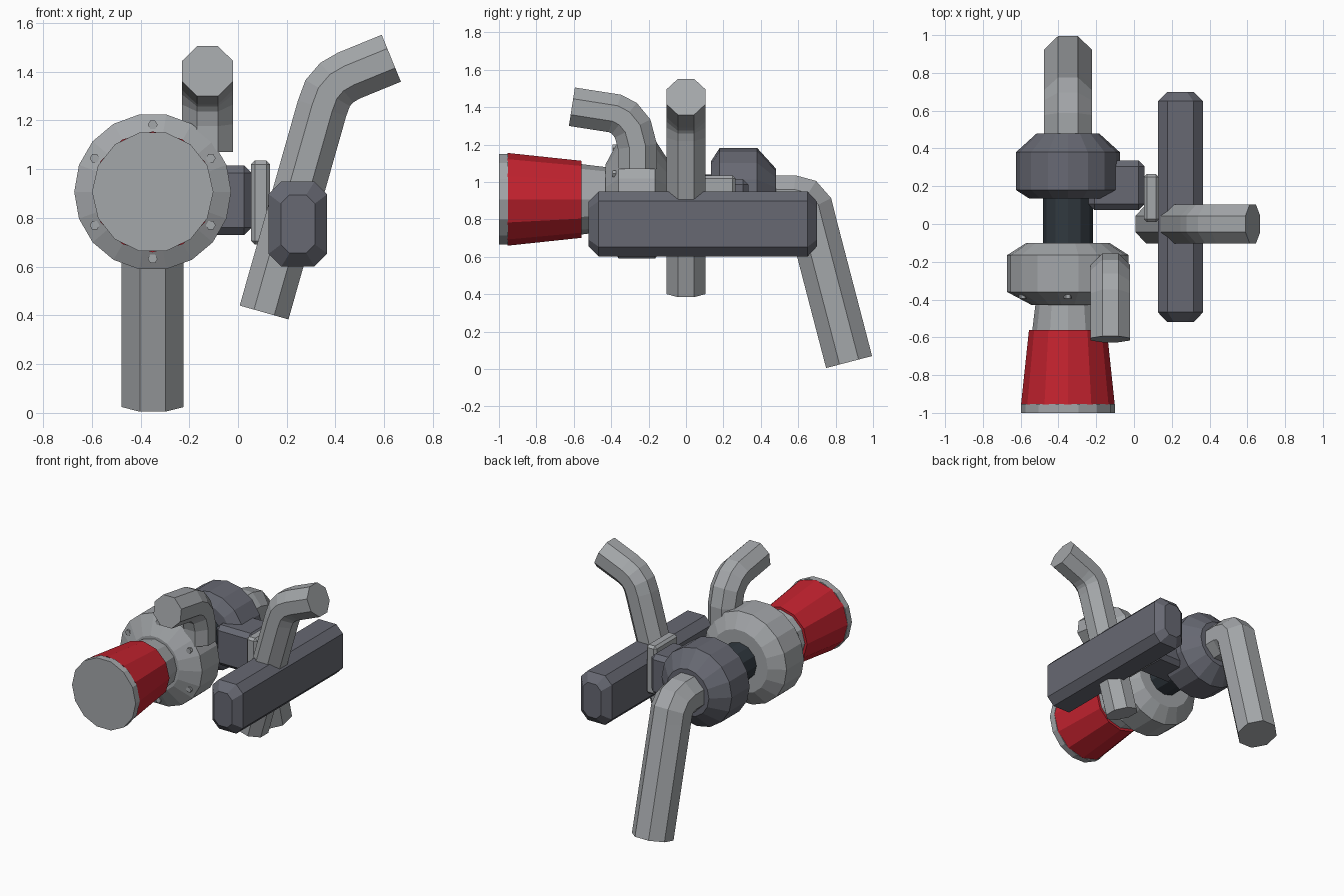
import bpy, bmesh, math
from mathutils import Vector

if "Cube" in bpy.data.objects:
    bpy.data.objects.remove(bpy.data.objects["Cube"])

CX, CZ = -0.35, 0.907   # turbo axis, running along y


def material(name, rgb):
    m = bpy.data.materials.new(name)
    m.diffuse_color = (*rgb, 1)
    m.use_nodes = True
    m.node_tree.nodes["Principled BSDF"].inputs["Base Color"].default_value = m.diffuse_color
    return m


LIGHT = material("light grey metal", (0.37, 0.385, 0.40))
IRON = material("dark grey iron", (0.135, 0.14, 0.17))
BLACK = material("blue black steel", (0.03, 0.04, 0.05))
RED = material("filter red", (0.55, 0.016, 0.028))


def loft(name, rings, mat):
    """Skin a list of equal-length rings and cap both ends."""
    bm = bmesh.new()
    vr = [[bm.verts.new(p) for p in r] for r in rings]
    n = len(vr[0])
    for a, b in zip(vr, vr[1:]):
        for i in range(n):
            j = (i + 1) % n
            bm.faces.new((a[i], a[j], b[j], b[i]))
    bm.faces.new(vr[0][::-1])
    bm.faces.new(vr[-1])
    bmesh.ops.recalc_face_normals(bm, faces=bm.faces)
    me = bpy.data.meshes.new(name)
    bm.to_mesh(me)
    bm.free()
    me.materials.append(mat)
    ob = bpy.data.objects.new(name, me)
    bpy.context.collection.objects.link(ob)
    return ob


def turned(name, profile, sides, mat, x=CX, z=CZ):
    """Lathe a (y, radius) profile about an axis parallel to y."""
    angles = [math.tau * i / sides for i in range(sides)]
    return loft(name, [[(x + r * math.cos(a), y, z + r * math.sin(a)) for a in angles]
                       for y, r in profile], mat)


def pipe(name, path, half, side, mat):
    """Octagonal pipe with mitred bends; path is planar, side is the plane normal."""
    pts, side = [Vector(p) for p in path], Vector(side)
    R = half / math.cos(math.pi / 8)
    rings = []
    for i, p in enumerate(pts):
        d0 = (p - pts[i - 1]).normalized() if i else (pts[1] - p).normalized()
        d1 = (pts[i + 1] - p).normalized() if i < len(pts) - 1 else d0
        t = (d0 + d1).normalized()
        up = side.cross(t) / t.dot(d0)
        rings.append([p + side * R * math.cos(a) + up * R * math.sin(a)
                      for a in (math.pi / 8 + k * math.pi / 4 for k in range(8))])
    return loft(name, rings, mat)


def bevel_box(name, lo, hi, width, mat):
    bm = bmesh.new()
    bmesh.ops.create_cube(bm, size=1)
    for v in bm.verts:
        v.co = Vector([(l + h) / 2 + c * (h - l) for l, h, c in zip(lo, hi, v.co)])
    bmesh.ops.bevel(bm, geom=bm.edges[:], offset=width, segments=1, affect='EDGES')
    me = bpy.data.meshes.new(name)
    bm.to_mesh(me)
    bm.free()
    me.materials.append(mat)
    ob = bpy.data.objects.new(name, me)
    bpy.context.collection.objects.link(ob)
    return ob


# Turbo core along the axis
turned("compressor_housing", [(-0.43, 0.19), (-0.36, 0.322), (-0.165, 0.322), (-0.10, 0.22)], 18, LIGHT)
turned("turbine_housing", [(0.135, 0.205), (0.18, 0.275), (0.38, 0.275), (0.48, 0.165)], 16, IRON)
turned("centre_shaft", [(-0.14, 0.132), (0.17, 0.132)], 12, BLACK)

# Air filter
turned("intake_neck", [(-0.60, 0.193), (-0.41, 0.17)], 12, LIGHT)
turned("air_filter", [(-0.955, 0.248), (-0.56, 0.206)], 12, RED)
turned("filter_cap", [(-1.0, 0.249), (-0.953, 0.249)], 14, LIGHT)

# Bolts peeking out of the compressor chamfer
for k in range(6):
    a = math.pi / 6 + k * math.pi / 3
    turned(f"housing_bolt_{k + 1}", [(-0.394, 0.02), (-0.33, 0.02)], 6, LIGHT,
           CX + 0.275 * math.cos(a), CZ + 0.275 * math.sin(a))

# Pipes
pipe("exhaust_pipe", [(CX, y, z) for y, z in
     ((0.40, 0.908), (0.57, 0.908), (0.625, 0.893), (0.66, 0.853), (0.677, 0.785), (0.872, 0.037))],
     0.127, (1, 0, 0), LIGHT)
pipe("compressor_outlet_pipe", [(-0.125, y, z) for y, z in
     ((-0.26, 1.07), (-0.26, 1.19), (-0.285, 1.285), (-0.33, 1.34), (-0.38, 1.366), (-0.61, 1.402))],
     0.104, (1, 0, 0), LIGHT)
pipe("side_pipe", [(x, 0, z) for x, z in
     ((0.107, 0.412), (0.345, 1.25), (0.368, 1.312), (0.405, 1.355), (0.455, 1.384), (0.629, 1.455))],
     0.104, (0, 1, 0), LIGHT)


# Long manifold body: octagonal bar with tapered ends
def bar_ring(y, hx, hz, c):
    q = [(hx, hz - c), (hx - c, hz), (c - hx, hz), (-hx, hz - c),
         (-hx, c - hz), (c - hx, -hz), (hx - c, -hz), (hx, c - hz)]
    return [(0.246 + x, y, 0.775 + z) for x, z in q]


loft("manifold_bar", [bar_ring(-0.52, 0.07, 0.12, 0.036), bar_ring(-0.467, 0.12, 0.174, 0.052),
                      bar_ring(0.65, 0.12, 0.174, 0.052), bar_ring(0.70, 0.07, 0.12, 0.036)], IRON)

# Link between turbine and manifold
bevel_box("turbine_inlet_block", (-0.24, 0.075, 0.73), (0.055, 0.335, 1.015), 0.03, IRON)
bevel_box("inlet_flange", (0.053, 0.01, 0.69), (0.132, 0.265, 1.035), 0.016, LIGHT)
